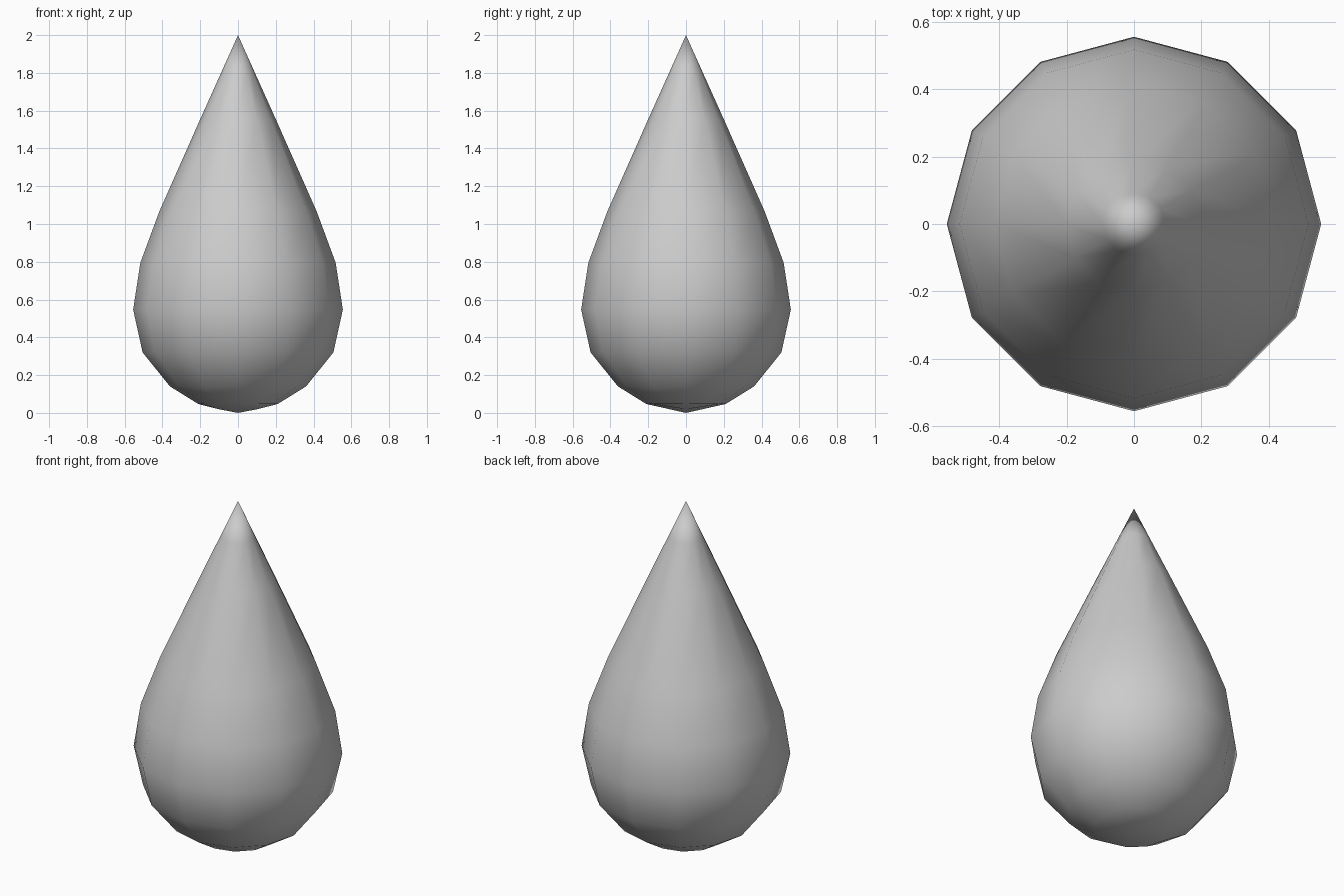
import bpy
import bmesh
from math import cos, sin, tau

cube = bpy.data.objects.get("Cube")
if cube:
    bpy.data.objects.remove(cube, do_unlink=True)

SIDES = 12
# (radius, height) of each ring, bottom to top
PROFILE = [(0.21, 0.047), (0.36, 0.14), (0.505, 0.32), (0.555, 0.547),
           (0.517, 0.795), (0.416, 1.068), (0.2, 1.555), (0.092, 1.795)]

grey = bpy.data.materials.new("plain grey")
grey.use_nodes = True
colour = (0.6, 0.6, 0.6, 1)
grey.diffuse_color = colour
grey.node_tree.nodes["Principled BSDF"].inputs["Base Color"].default_value = colour

bm = bmesh.new()
# Twelve-sided body
rings = [[bm.verts.new((r * cos(tau * i / SIDES), r * sin(tau * i / SIDES), z))
          for i in range(SIDES)] for r, z in PROFILE]
for low, high in zip(rings, rings[1:]):
    for i in range(SIDES):
        j = (i + 1) % SIDES
        bm.faces.new((low[i], low[j], high[j], high[i]))

# Pointed tip
tip = bm.verts.new((0, 0, 2))
for i in range(SIDES):
    bm.faces.new((rings[-1][i], rings[-1][(i + 1) % SIDES], tip))

# Rounded underside: a two by four grid of quads inside the lowest ring
base = rings[0]
spine = [base[0]] + [bm.verts.new(p) for p in
                     ((0.105, 0, 0.02), (0, 0, 0), (-0.105, 0, 0.02))] + [base[6]]
for k in range(4):
    bm.faces.new((spine[k], spine[k + 1], base[k + 2], base[k + 1]))
    bm.faces.new((spine[k], base[11 - k], base[10 - k], spine[k + 1]))

bmesh.ops.recalc_face_normals(bm, faces=bm.faces)
for face in bm.faces:
    face.smooth = True
mesh = bpy.data.meshes.new("teardrop")
bm.to_mesh(mesh)
bm.free()
mesh.materials.append(grey)
teardrop = bpy.data.objects.new("teardrop", mesh)
bpy.context.collection.objects.link(teardrop)
